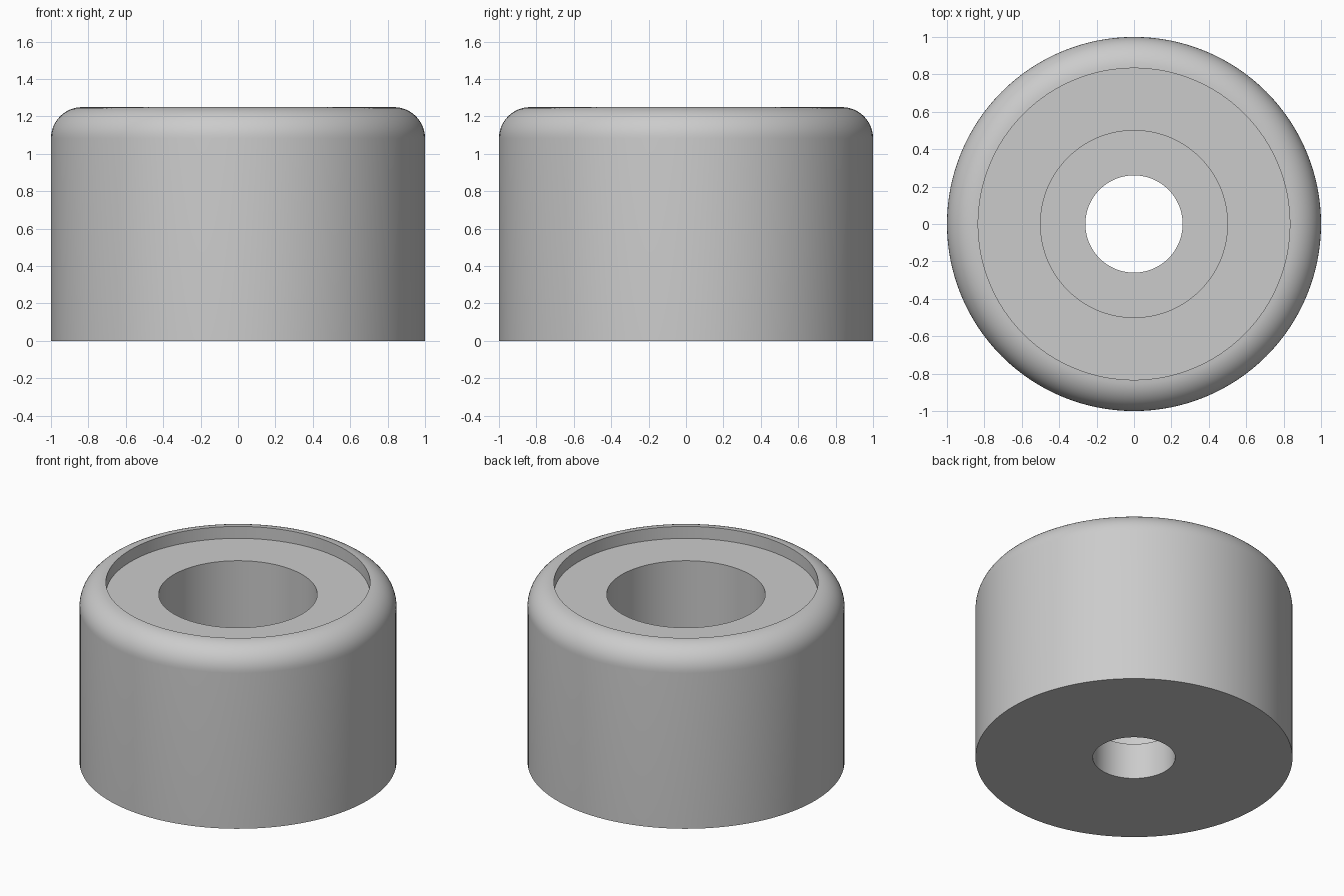
import bpy, bmesh, math

if "Cube" in bpy.data.objects:
    bpy.data.objects.remove(bpy.data.objects["Cube"])

SEGMENTS = 128
FILLET = 1 / 6          # rounded top outer edge
TOP = 1.25

# Half section as (radius, height), starting at the bottom of the bolt hole
profile = [(0.26, 0.0), (1.0, 0.0)]
for i in range(13):
    a = math.radians(90 * i / 12)
    profile.append((1 - FILLET + FILLET * math.cos(a), TOP - FILLET + FILLET * math.sin(a)))
# Shallow recess, wide counterbore, then the narrow through hole
profile += [(1 - FILLET, TOP - 1 / 12), (0.5, TOP - 1 / 12), (0.5, 0.25), (0.26, 0.25)]

# Revolve the closed section around z
bm = bmesh.new()
verts = [bm.verts.new((r, 0, z)) for r, z in profile]
edges = [bm.edges.new((v, verts[(i + 1) % len(verts)])) for i, v in enumerate(verts)]
bmesh.ops.spin(bm, geom=verts + edges, cent=(0, 0, 0), axis=(0, 0, 1),
               angle=math.tau, steps=SEGMENTS, use_merge=False)
bmesh.ops.remove_doubles(bm, verts=bm.verts[:], dist=1e-4)
bmesh.ops.recalc_face_normals(bm, faces=bm.faces[:])
mesh = bpy.data.meshes.new("round_foot")
bm.to_mesh(mesh)
bm.free()

foot = bpy.data.objects.new("round_foot", mesh)
bpy.context.collection.objects.link(foot)

grey = bpy.data.materials.new("light_grey")
grey.diffuse_color = (0.6, 0.6, 0.6, 1)
grey.use_nodes = True
grey.node_tree.nodes["Principled BSDF"].inputs["Base Color"].default_value = grey.diffuse_color
mesh.materials.append(grey)

# Smooth walls and fillet, crisp rims
bpy.context.view_layer.objects.active = foot
foot.select_set(True)
bpy.ops.object.shade_smooth_by_angle(angle=math.radians(30))
